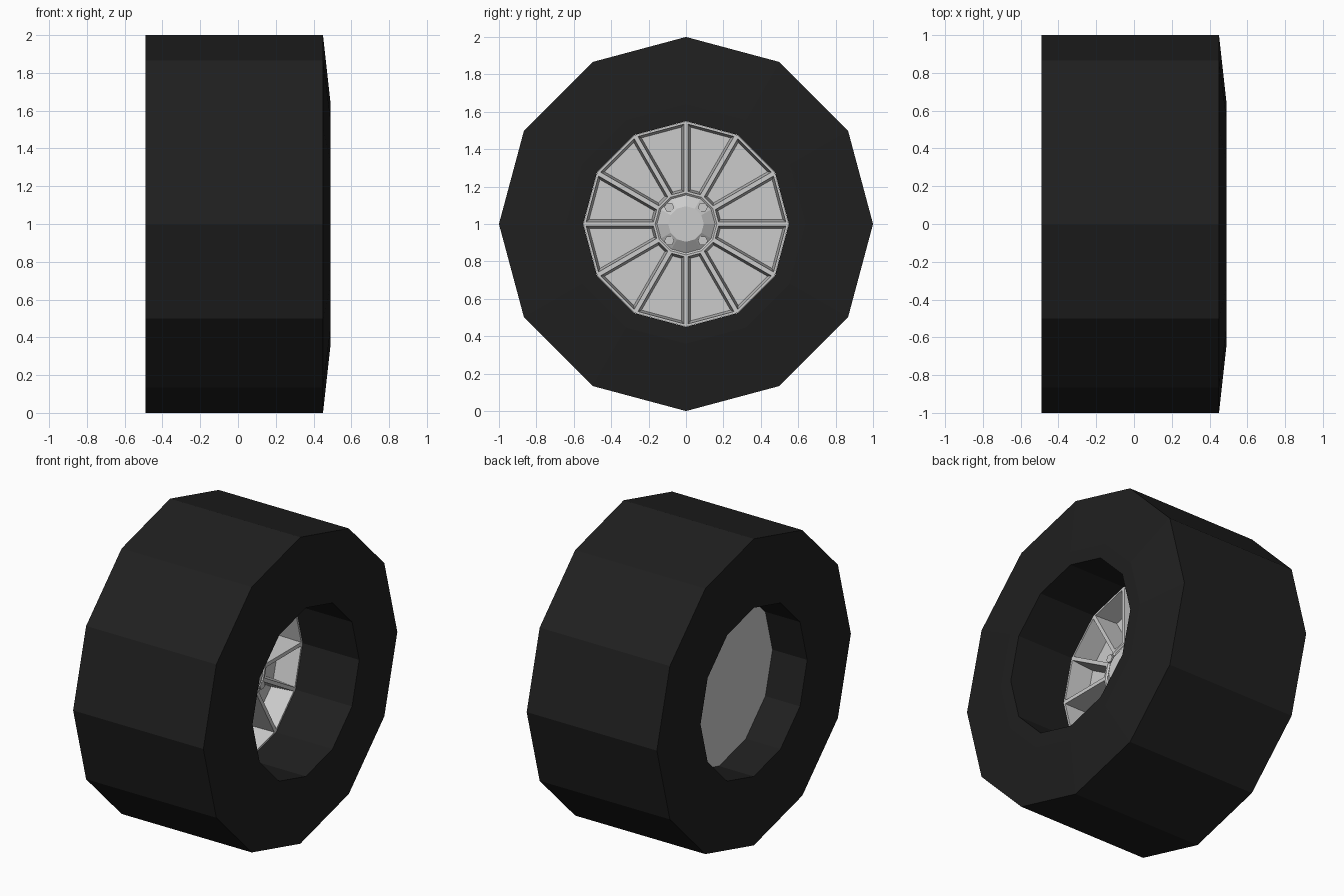
import bpy, bmesh
from math import sin, cos, pi

if "Cube" in bpy.data.objects:
    bpy.data.objects.remove(bpy.data.objects["Cube"])

SIDES = 12


def ring(bm, x, r):
    return [bm.verts.new((x, r * sin(2 * pi * i / SIDES), 1 + r * cos(2 * pi * i / SIDES)))
            for i in range(SIDES)]


def lathe(name, profile, closed=False, pockets_at=None):
    """Revolve (x, radius) points around the axle; open profiles get end caps."""
    bm = bmesh.new()
    rings = [ring(bm, x, r) for x, r in profile]
    pairs = list(zip(rings, rings[1:]))
    if closed:
        pairs.append((rings[-1], rings[0]))
    bands = []
    for a, b in pairs:
        bands.append([bm.faces.new((a[i], a[(i + 1) % SIDES], b[(i + 1) % SIDES], b[i]))
                      for i in range(SIDES)])
    if not closed:
        bm.faces.new(rings[0])
        bm.faces.new(rings[-1])
    bmesh.ops.recalc_face_normals(bm, faces=bm.faces[:])
    # sunken windows between spokes
    if pockets_at is not None:
        panels = bands[pockets_at]
        bmesh.ops.inset_individual(bm, faces=panels, thickness=0.012, use_even_offset=True)
        bmesh.ops.inset_individual(bm, faces=panels, thickness=0.012, depth=-0.15,
                                   use_even_offset=True)
    mesh = bpy.data.meshes.new(name)
    bm.to_mesh(mesh)
    bm.free()
    obj = bpy.data.objects.new(name, mesh)
    bpy.context.collection.objects.link(obj)
    return obj


# Tyre: flat back, gently bulged outer sidewall
rubber = bpy.data.materials.new("black_rubber")
rubber.diffuse_color = (0.014, 0.014, 0.014, 1)
rubber.use_nodes = True
rubber.node_tree.nodes["Principled BSDF"].inputs["Base Color"].default_value = rubber.diffuse_color
tyre = lathe("tyre", [(-0.49, 0.55), (-0.49, 1), (0.45, 1), (0.49, 0.64), (0.49, 0.55)], closed=True)
tyre.data.materials.append(rubber)

# Rim: back plate, spoked front, raised hub cap
lathe("rim", [(-0.24, 0.549), (0.083, 0.549), (0.083, 0.165), (0.075, 0.155), (0.115, 0.095)],
      pockets_at=1)

# Four wheel nuts
for i in range(4):
    a = pi / 4 + i * pi / 2
    bpy.ops.mesh.primitive_cylinder_add(vertices=6, radius=0.027, depth=0.05,
                                        location=(0.09, 0.127 * cos(a), 1 + 0.127 * sin(a)),
                                        rotation=(0, pi / 2, 0))
    bpy.context.object.name = f"wheel_nut_{i + 1}"
